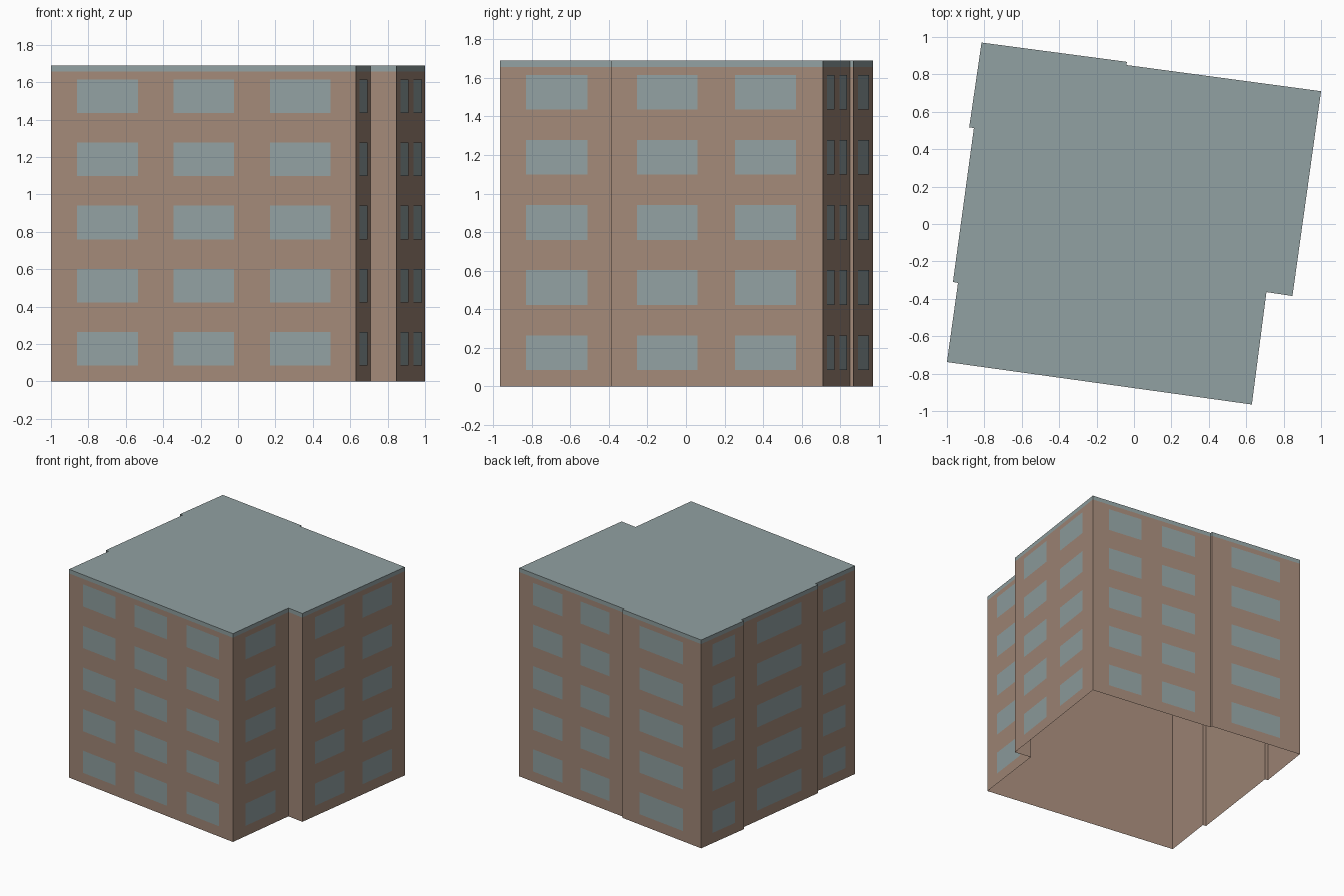
import bpy
import bmesh
from mathutils import Vector

cube = bpy.data.objects.get("Cube")
if cube:
    bpy.data.objects.remove(cube, do_unlink=True)


def material(name, color):
    m = bpy.data.materials.new(name)
    m.use_nodes = True
    m.diffuse_color = (*color, 1)
    m.node_tree.nodes["Principled BSDF"].inputs["Base Color"].default_value = (*color, 1)
    return m


brown = material("brown wall", (0.365, 0.25, 0.19))
blue_grey = material("blue grey", (0.285, 0.355, 0.36))

HEIGHT, BAND = 1.69, 1.657        # roof height and underside of the roof edge band
FLOORS, FIRST_SILL, STOREY, WINDOW_H = 5, 0.085, 0.3375, 0.18
OFFSET = 0.003                    # window plates sit just proud of the wall

# Footprint corners, counterclockwise from the front corner on the -x side
plan = [(-1, -0.738), (0.63, -0.965), (0.708, -0.364), (0.847, -0.385),
        (1, 0.71), (-0.04, 0.85), (-0.038, 0.867), (-0.815, 0.97),
        (-0.881, 0.517), (-0.856, 0.513), (-0.968, -0.31), (-0.941, -0.315)]

# Windows per wall: wall index -> start and end as fractions of its length
windows = {
    0: [(0.086, 0.285), (0.402, 0.601), (0.718, 0.917)],   # front
    1: [(0.225, 0.757)],                                   # left, front part
    3: [(0.119, 0.407), (0.584, 0.872)],                   # left, back part
    4: [(0.135, 0.413), (0.587, 0.865)],                   # back
    6: [(0.218, 0.77)],                                    # back bay
    7: [(0.256, 0.79)],                                    # right, back part
    9: [(0.2, 0.78)],                                      # right, middle part
    11: [(0.19, 0.757)],                                   # right, front part
}


def make_object(name, bm, *mats):
    mesh = bpy.data.meshes.new(name)
    bm.to_mesh(mesh)
    bm.free()
    for m in mats:
        mesh.materials.append(m)
    obj = bpy.data.objects.new(name, mesh)
    bpy.context.collection.objects.link(obj)
    return obj


# Shell: walls, edge band and flat roof, open underneath
bm = bmesh.new()
rings = [[bm.verts.new((x, y, z)) for x, y in plan] for z in (0, BAND, HEIGHT)]
for level, (low, high) in enumerate(zip(rings, rings[1:])):
    for i in range(len(plan)):
        j = (i + 1) % len(plan)
        face = bm.faces.new((low[i], low[j], high[j], high[i]))
        face.material_index = level
bm.faces.new(rings[-1]).material_index = 1
make_object("building_shell", bm, brown, blue_grey)

# Windows: one plate per opening on each storey
bm = bmesh.new()
for wall, spans in windows.items():
    a = Vector((*plan[wall], 0))
    b = Vector((*plan[(wall + 1) % len(plan)], 0))
    along = b - a
    out = along.cross(Vector((0, 0, 1))).normalized() * OFFSET
    for start, end in spans:
        for floor in range(FLOORS):
            sill = Vector((0, 0, FIRST_SILL + floor * STOREY))
            head = sill + Vector((0, 0, WINDOW_H))
            p, q = a + along * start + out, a + along * end + out
            bm.faces.new([bm.verts.new(v) for v in (p + sill, q + sill, q + head, p + head)])
make_object("windows", bm, blue_grey)
